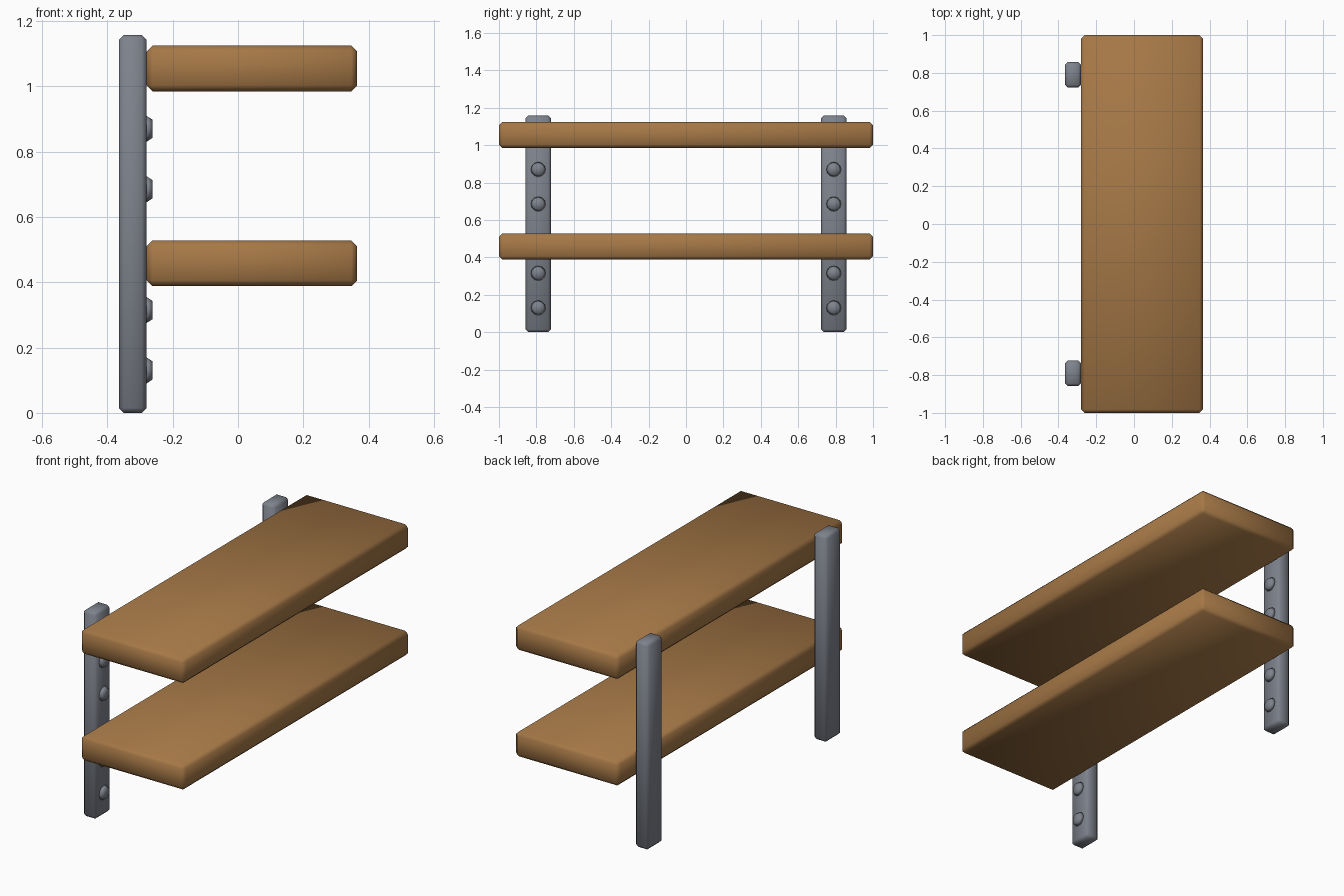
import bpy, bmesh, math
from mathutils import Matrix, Vector

if "Cube" in bpy.data.objects:
    bpy.data.objects.remove(bpy.data.objects["Cube"])


def material(name, rgb):
    m = bpy.data.materials.new(name)
    m.diffuse_color = (*rgb, 1)
    m.use_nodes = True
    m.node_tree.nodes["Principled BSDF"].inputs["Base Color"].default_value = m.diffuse_color
    return m


wood = material("warm_wood", (0.38, 0.188, 0.062))
metal = material("grey_metal", (0.208, 0.224, 0.262))


def finish(bm, name, mat):
    for f in bm.faces:
        f.smooth = True
    me = bpy.data.meshes.new(name)
    bm.to_mesh(me)
    bm.free()
    me.materials.append(mat)
    ob = bpy.data.objects.new(name, me)
    bpy.context.collection.objects.link(ob)
    return ob


def chamfered_box(name, lo, hi, width, mat):
    lo, hi = Vector(lo), Vector(hi)
    bm = bmesh.new()
    bmesh.ops.create_cube(bm, size=1, matrix=Matrix.Translation((lo + hi) / 2)
                          @ Matrix.Diagonal((*(hi - lo), 1)))
    bmesh.ops.bevel(bm, geom=bm.edges[:], offset=width, segments=1,
                    profile=0.5, affect='EDGES')
    return finish(bm, name, mat)


def bolt(name, y, z):
    # tapered round head pointing towards +x, base sunk in the upright
    bm = bmesh.new()
    bmesh.ops.create_cone(
        bm, cap_ends=True, segments=12, radius1=0.041, radius2=0.028, depth=0.02,
        matrix=Matrix.Translation((-0.272, y, z)) @ Matrix.Rotation(math.pi / 2, 4, 'Y'))
    return finish(bm, name, metal)


# Shelf boards
for label, z in (("lower", 0.388), ("upper", 0.985)):
    chamfered_box(label + "_shelf", (-0.28, -1, z), (0.365, 1, z + 0.14), 0.018, wood)

# Wall uprights with bolt heads
for label, s in (("left", -1), ("right", 1)):
    y = s * 0.79
    chamfered_box(label + "_upright", (-0.365, y - 0.068, 0), (-0.28, y + 0.068, 1.158),
                  0.015, metal)
    for i, z in enumerate((0.13, 0.315, 0.685, 0.87)):
        bolt(f"{label}_bolt_{i + 1}", y, z)
